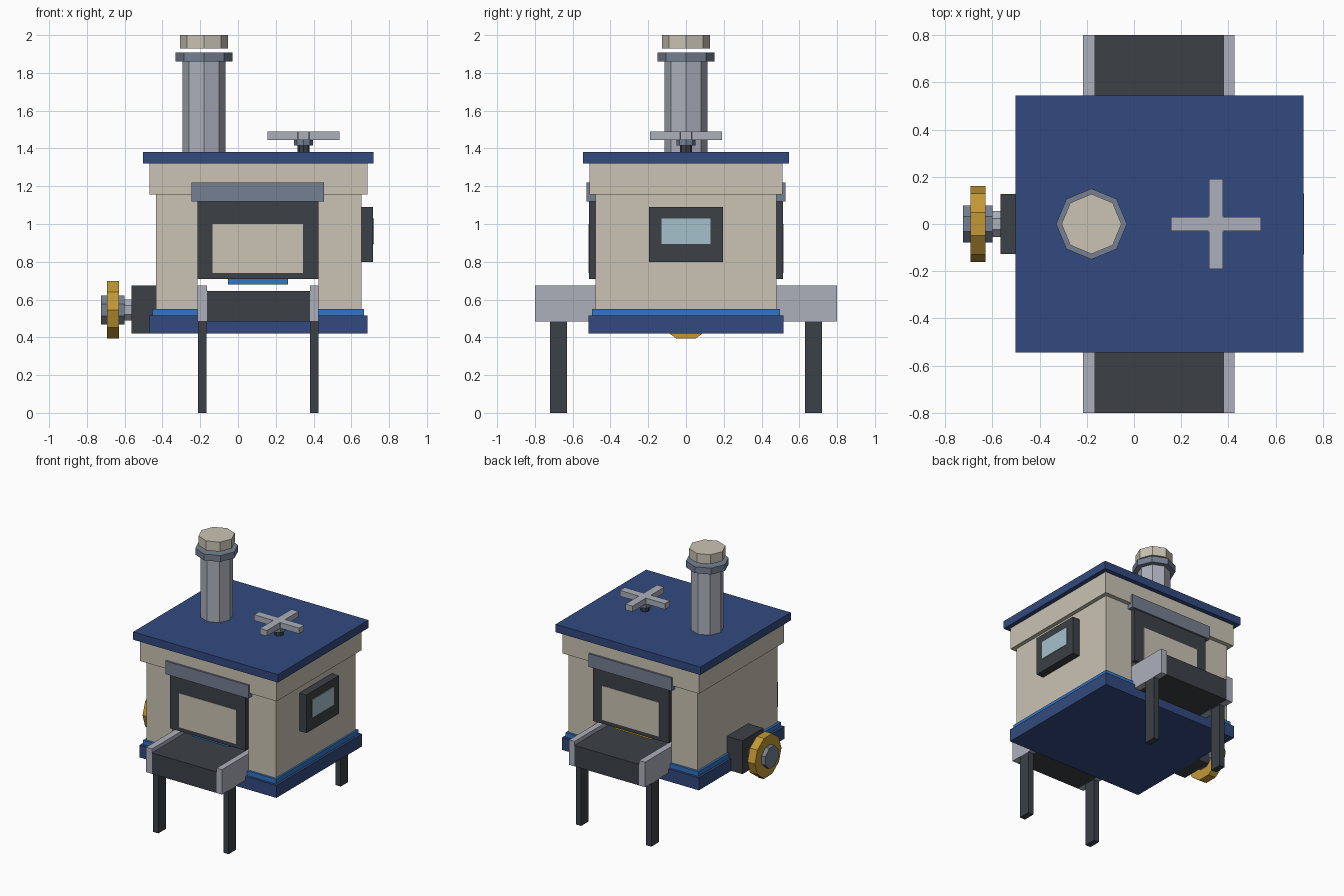
import bpy, bmesh, math
from mathutils import Matrix, Vector

if "Cube" in bpy.data.objects:
    bpy.data.objects.remove(bpy.data.objects["Cube"], do_unlink=True)


def srgb(c):
    c /= 255
    return c / 12.92 if c <= 0.04045 else ((c + 0.055) / 1.055) ** 2.4


def material(name, r, g, b):
    m = bpy.data.materials.new(name)
    m.use_nodes = True
    col = (srgb(r), srgb(g), srgb(b), 1)
    m.diffuse_color = col
    m.node_tree.nodes["Principled BSDF"].inputs["Base Color"].default_value = col
    return m


CREAM = material("cream", 202, 195, 180)
NAVY = material("navy blue", 50, 74, 127)
BLUE = material("bright blue", 50, 117, 195)
DARK = material("charcoal", 60, 64, 70)
GREY = material("light grey", 172, 176, 187)
SLATE = material("slate grey", 117, 128, 146)
GOLD = material("gold", 194, 152, 54)
GLASS = material("pale glass", 166, 193, 203)


def finish(name, bm, mat):
    bmesh.ops.recalc_face_normals(bm, faces=bm.faces)
    mesh = bpy.data.meshes.new(name)
    bm.to_mesh(mesh)
    bm.free()
    mesh.materials.append(mat)
    ob = bpy.data.objects.new(name, mesh)
    bpy.context.collection.objects.link(ob)
    return ob


def box(name, mat, x, y, z):
    """Box from (low, high) ranges on each axis."""
    bm = bmesh.new()
    mid = Vector([sum(r) / 2 for r in (x, y, z)])
    size = [abs(r[1] - r[0]) for r in (x, y, z)]
    bmesh.ops.create_cube(bm, size=1, matrix=Matrix.Translation(mid) @ Matrix.Diagonal((*size, 1)))
    return finish(name, bm, mat)


def prism(name, mat, sides, radius, centre, span, axis="Z", turn=0):
    """Regular prism running over span along the Z or X axis."""
    bm = bmesh.new()
    spin = Matrix.Rotation(math.radians(turn), 4, "Z")
    mid = sum(span) / 2
    if axis == "Z":
        place = Matrix.Translation((*centre, mid))
    else:
        place = Matrix.Translation((mid, *centre)) @ Matrix.Rotation(math.pi / 2, 4, "Y")
    bmesh.ops.create_cone(bm, cap_ends=True, segments=sides, radius1=radius, radius2=radius,
                          depth=span[1] - span[0], matrix=place @ spin)
    return finish(name, bm, mat)


# Body: an arch profile, so the belt tunnel runs right through
L, R = -0.215, 0.425
arch = [(-0.435, 0.5), (L, 0.5), (L, 0.71), (R, 0.71), (R, 0.5),
        (0.655, 0.5), (0.655, 1.2), (-0.435, 1.2)]
bm = bmesh.new()
face = bm.faces.new([bm.verts.new((x, -0.48, z)) for x, z in arch])
new = bmesh.ops.extrude_face_region(bm, geom=[face])["geom"]
bmesh.ops.translate(bm, vec=(0, 0.96, 0), verts=[v for v in new if isinstance(v, bmesh.types.BMVert)])
finish("body", bm, CREAM)

# Stacked slabs, all centred on the body
CX = 0.108
for name, mat, hx, hy, z in [("base", NAVY, 0.577, 0.515, (0.42, 0.515)),
                             ("base_trim", BLUE, 0.56, 0.497, (0.515, 0.55)),
                             ("upper_band", CREAM, 0.577, 0.512, (1.155, 1.32)),
                             ("roof", NAVY, 0.61, 0.545, (1.32, 1.38))]:
    box(name, mat, (CX - hx, CX + hx), (-hy, hy), z)

# Conveyor
box("conveyor_belt", DARK, (-0.165, 0.38), (-0.8, 0.8), (0.485, 0.645))
for side, x in (("right", (L, -0.165)), ("left", (0.38, R))):
    box(side + "_rail", GREY, x, (-0.8, 0.8), (0.485, 0.675))

# Doors, hoods, status strips and legs at both ends
for end, s, strip in (("front", -1, BLUE), ("back", 1, GOLD)):
    box(end + "_door_frame", DARK, (L, R), (s * 0.47, s * 0.514), (0.71, 1.13))
    box(end + "_door_panel", CREAM, (-0.135, 0.345), (s * 0.51, s * 0.517), (0.74, 1.0))
    box(end + "_hood", SLATE, (-0.245, 0.455), (s * 0.47, s * 0.526), (1.12, 1.22))
    box(end + "_strip", strip, (-0.053, 0.265), (s * 0.455, s * 0.48), (0.68, 0.711))
    for side, x in (("right", (L + 0.003, -0.168)), ("left", (0.38, R))):
        box(f"{end}_{side}_leg", DARK, x, (s * 0.63, s * 0.72), (0, 0.486))

# Side window
box("window_frame", DARK, (0.65, 0.715), (-0.195, 0.195), (0.8, 1.09))
box("window_glass", GLASS, (0.712, 0.72), (-0.13, 0.13), (0.895, 1.03))

# Valve wheel
WHEEL = (0, 0.545)
box("valve_box", DARK, (-0.565, -0.43), (-0.127, 0.127), (0.421, 0.675))
prism("valve_axle", GREY, 8, 0.06, WHEEL, (-0.61, -0.56), "X", 22.5)
prism("valve_hub", SLATE, 8, 0.084, WHEEL, (-0.725, -0.6), "X", 22.5)
prism("valve_wheel", GOLD, 10, 0.16, WHEEL, (-0.693, -0.63), "X")

# Chimney, with its cap held just clear of the flange
STACK = (-0.18, 0)
prism("chimney_pipe", GREY, 8, 0.114, STACK, (1.37, 1.87))
prism("chimney_flange", SLATE, 8, 0.15, STACK, (1.86, 1.908))
prism("chimney_cap", CREAM, 8, 0.127, STACK, (1.928, 2.0))

# Roof fan
FAN = (0.347, 0)
prism("fan_shaft", DARK, 8, 0.032, FAN, (1.37, 1.42))
prism("fan_collar", SLATE, 8, 0.05, FAN, (1.415, 1.447))
prism("fan_hub", GREY, 8, 0.047, FAN, (1.446, 1.489), turn=22.5)
box("fan_blade_across", GREY, (0.157, 0.537), (-0.03, 0.03), (1.446, 1.49))
for s in (-1, 1):
    box("fan_blade_" + ("front" if s < 0 else "back"), GREY,
        (0.317, 0.377), (s * 0.03, s * 0.19), (1.446, 1.49))
